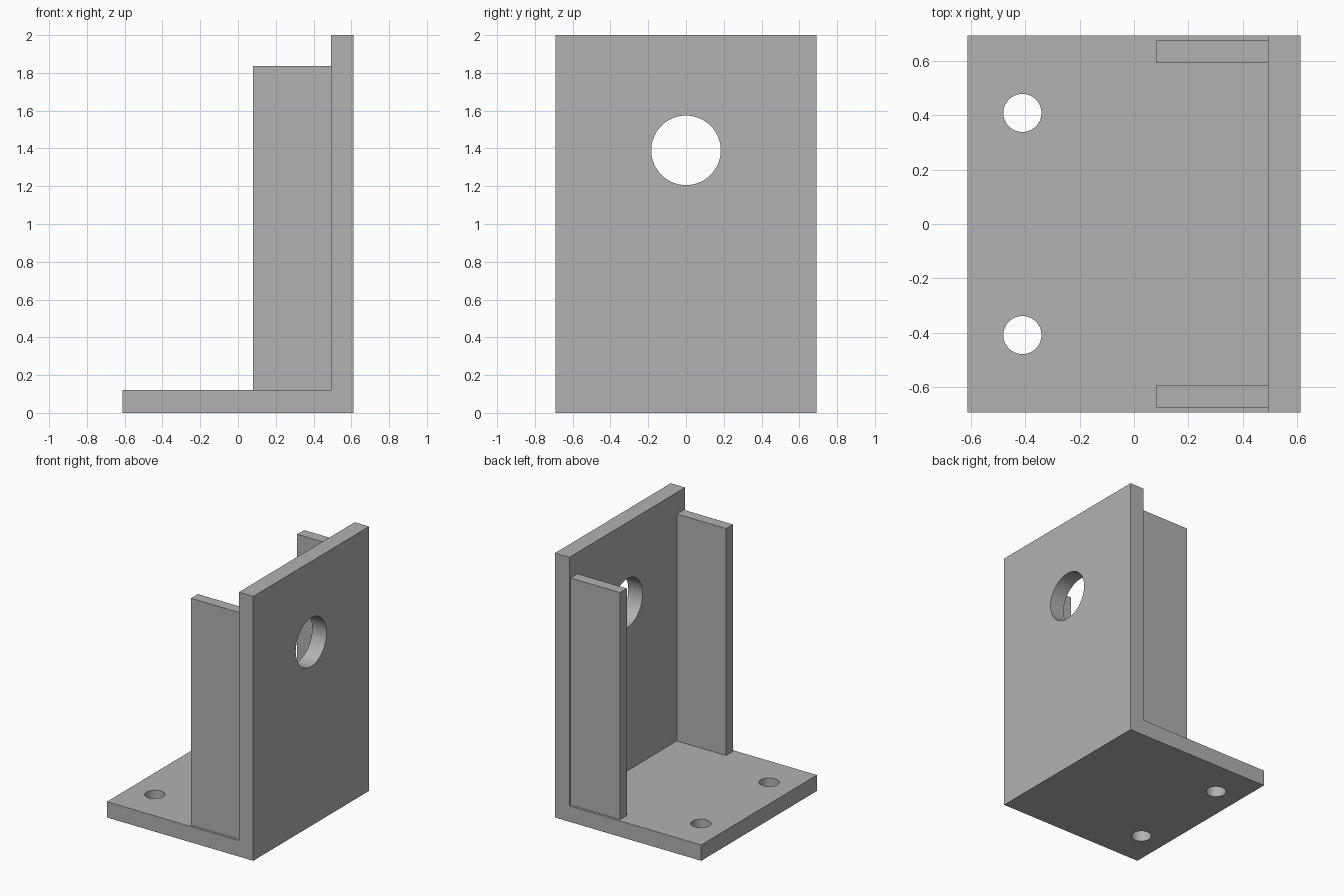
import bpy
import bmesh
import math

if "Cube" in bpy.data.objects:
    bpy.data.objects.remove(bpy.data.objects["Cube"], do_unlink=True)

HALF_X, HALF_Y, HEIGHT, THICK = 0.612, 0.692, 2.0, 0.12
WALL_X = HALF_X - THICK

grey = bpy.data.materials.new("plain_grey")
grey.use_nodes = True
colour = (0.445, 0.445, 0.445, 1)
grey.diffuse_color = colour
grey.node_tree.nodes["Principled BSDF"].inputs["Base Color"].default_value = colour


def extrude_profile(name, points, y0, y1):
    """Extrude an x/z outline along y."""
    bm = bmesh.new()
    face = bm.faces.new([bm.verts.new((x, y0, z)) for x, z in points])
    new = bmesh.ops.extrude_face_region(bm, geom=[face])["geom"]
    verts = [v for v in new if isinstance(v, bmesh.types.BMVert)]
    bmesh.ops.translate(bm, vec=(0, y1 - y0, 0), verts=verts)
    bmesh.ops.recalc_face_normals(bm, faces=bm.faces)
    mesh = bpy.data.meshes.new(name)
    bm.to_mesh(mesh)
    bm.free()
    mesh.materials.append(grey)
    obj = bpy.data.objects.new(name, mesh)
    bpy.context.collection.objects.link(obj)
    return obj


def drill(obj, centre, radius, rotation=(0, 0, 0)):
    """Cut a round through-hole and remove the cutter."""
    bpy.ops.mesh.primitive_cylinder_add(vertices=64, radius=radius, depth=THICK * 3,
                                        location=centre, rotation=rotation)
    cutter = bpy.context.object
    cutter.name = "hole_cutter"
    cutter.hide_render = True
    cutter.data.materials.append(grey)
    cut = obj.modifiers.new("hole", "BOOLEAN")
    cut.operation = "DIFFERENCE"
    cut.solver = "EXACT"
    cut.object = cutter
    bpy.ops.object.select_all(action="DESELECT")
    obj.select_set(True)
    bpy.context.view_layer.objects.active = obj
    bpy.ops.object.modifier_apply(modifier=cut.name)
    bpy.data.objects.remove(cutter, do_unlink=True)


# L-shaped bracket: base plate and upright wall in one piece
bracket = extrude_profile("bracket_body", [
    (-HALF_X, 0), (HALF_X, 0), (HALF_X, HEIGHT),
    (WALL_X, HEIGHT), (WALL_X, THICK), (-HALF_X, THICK)], -HALF_Y, HALF_Y)

# Two mounting holes in the base, one large hole in the wall
for side in (-1, 1):
    drill(bracket, (-0.41, side * 0.408, THICK / 2), 0.07)
drill(bracket, (HALF_X - THICK / 2, 0, 1.39), 0.184, (0, math.pi / 2, 0))
bpy.ops.object.shade_smooth_by_angle(angle=math.radians(30))

# Upright ribs set just inside both edges
for name, side in (("front_rib", -1), ("back_rib", 1)):
    extrude_profile(name, [(0.08, THICK), (WALL_X, THICK), (WALL_X, 1.837), (0.08, 1.837)],
                    side * 0.593, side * 0.675)
